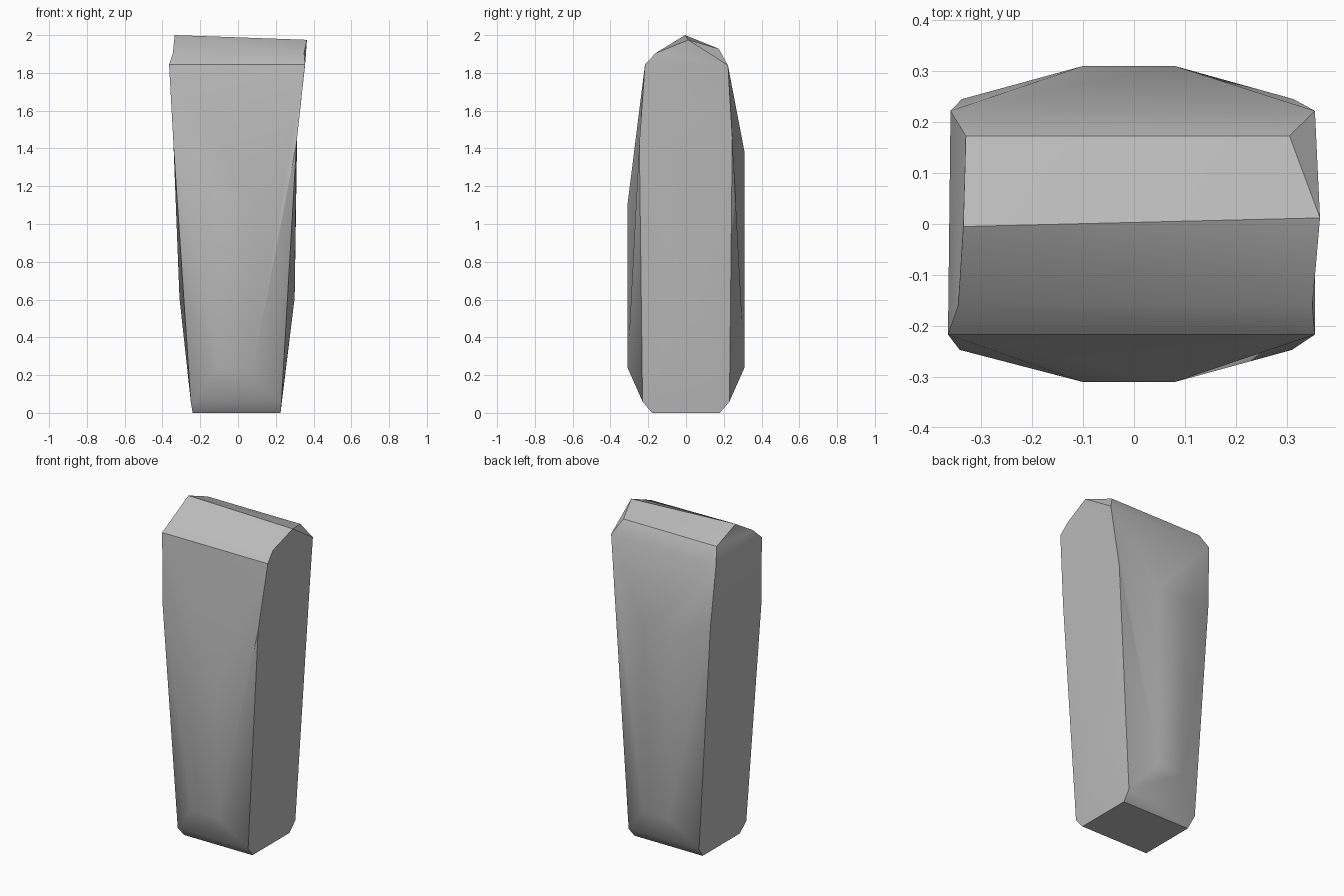
import bpy, bmesh
from math import radians

if "Cube" in bpy.data.objects:
    bpy.data.objects.remove(bpy.data.objects["Cube"], do_unlink=True)

# Stone grey material
stone = bpy.data.materials.new("stone_grey")
stone.use_nodes = True
GREY = (0.5, 0.5, 0.5, 1)
stone.diffuse_color = GREY
stone.node_tree.nodes["Principled BSDF"].inputs["Base Color"].default_value = GREY

# Outline shared by both ends, front to back: left x, right x, y, z
OUTLINE = [
    (-0.24, 0.225, -0.18, 0.0),     # 0 bottom front
    (-0.25, 0.23, -0.23, 0.06),     # 1 lower chamfer
    (-0.342, 0.31, -0.247, 1.43),   # 2 front corner kink
    (-0.365, 0.355, -0.217, 1.845), # 3 front shoulder
    (-0.345, 0.35, -0.16, 1.905),   # 4 front slope
    (-0.335, 0.365, 0.0, 1.99),     # 5 ridge
    (-0.33, 0.305, 0.173, 1.928),   # 6 back slope
    (-0.36, 0.355, 0.222, 1.84),    # 7 back shoulder
    (-0.338, 0.313, 0.245, 1.46),   # 8 back corner kink
    (-0.25, 0.23, 0.23, 0.06),      # 9 lower chamfer
    (-0.24, 0.225, 0.18, 0.0),      # 10 bottom back
]

bm = bmesh.new()
left = [bm.verts.new((a, y, z)) for a, b, y, z in OUTLINE]
right = [bm.verts.new((b, y, z)) for a, b, y, z in OUTLINE]
left[5].co.z, right[5].co.z, right[5].co.y = 2.0, 1.975, 0.012
left[5].co.y = -0.005


def face(*verts):
    bm.faces.new(verts)


# Straight strips: chamfers, shoulders, ridge and base
for i in (0, 3, 4, 5, 6, 9, 10):
    j = (i + 1) % len(OUTLINE)
    face(left[i], left[j], right[j], right[i])

# Bulging front and back
for y, top_z, low, mid, top in ((-0.31, 1.1, 1, 2, 3), (0.31, 1.38, 9, 8, 7)):
    lb, lt, rb, rt = [bm.verts.new((x, y, z)) for x in (-0.1, 0.08)
                      for z in (0.24, top_z)]
    face(left[low], lb, rb, right[low])
    face(lb, lt, rt, rb)
    face(lt, left[top], right[top], rt)
    face(left[low], left[mid], lb)
    face(left[mid], lt, lb)
    face(left[mid], left[top], lt)
    # Long diagonal crease along one corner
    face(rb, rt, right[top])
    face(rb, right[top], right[mid])
    face(rb, right[mid], right[low])

# Sides: shallow swelling low down, plain panel above
for ring, x in ((left, -0.31), (right, 0.30)):
    swell = bm.verts.new((x, 0, 0.61))
    lower = [ring[i] for i in (8, 9, 10, 0, 1, 2)]
    for a, b in zip(lower, lower[1:] + lower[:1]):
        face(a, b, swell)
    face(*ring[2:9])

bmesh.ops.recalc_face_normals(bm, faces=bm.faces)
bmesh.ops.triangulate(bm, faces=bm.faces)
mesh = bpy.data.meshes.new("standing_stone")
bm.to_mesh(mesh)
bm.free()
mesh.materials.append(stone)
obj = bpy.data.objects.new("standing_stone", mesh)
bpy.context.collection.objects.link(obj)
bpy.context.view_layer.objects.active = obj
obj.select_set(True)
bpy.ops.object.shade_smooth_by_angle(angle=radians(35))
